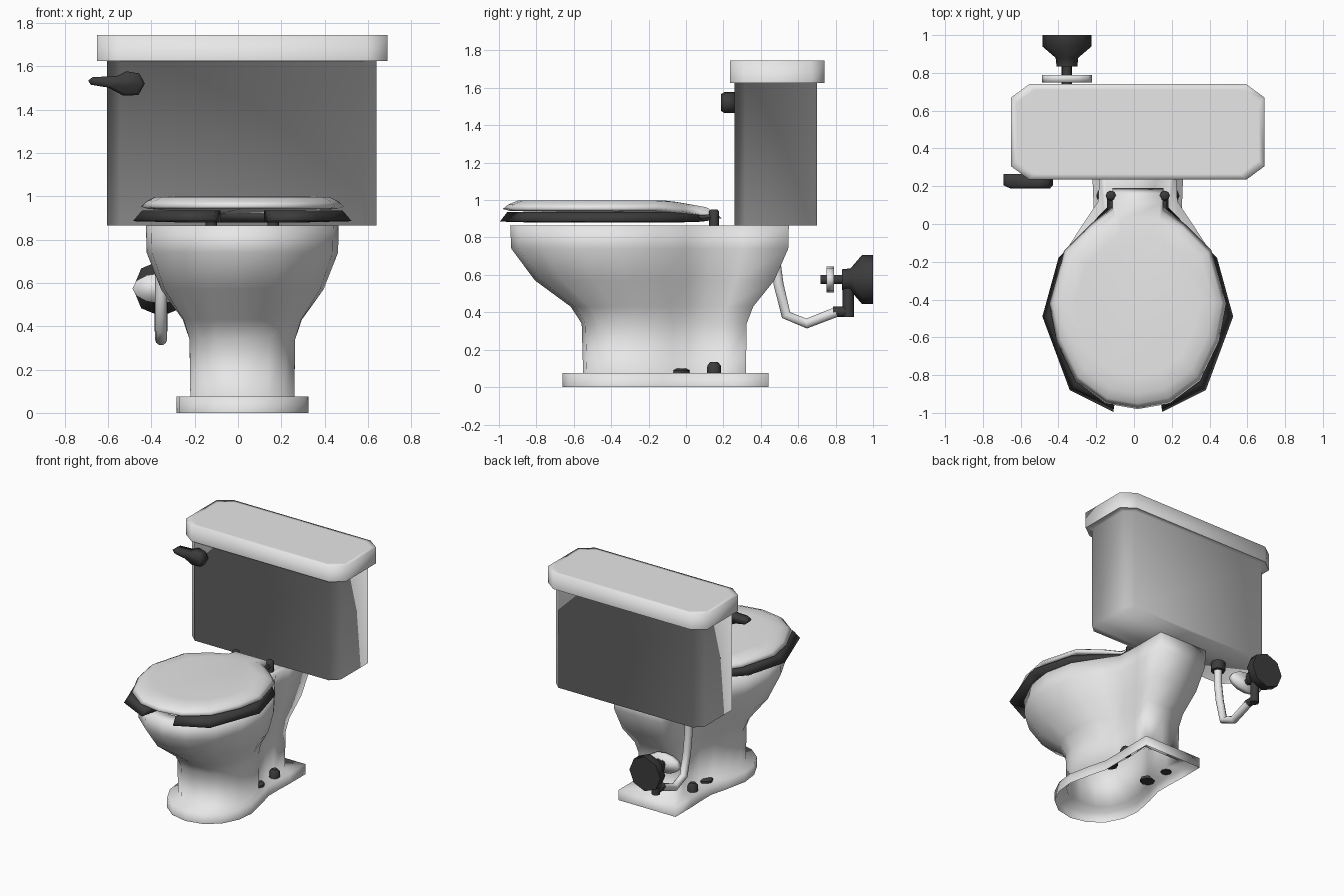
import bpy, bmesh, math
from mathutils import Vector

if "Cube" in bpy.data.objects:
    bpy.data.objects.remove(bpy.data.objects["Cube"])

CX = 0.02  # centre line of the fixture


def material(name, v):
    m = bpy.data.materials.new(name)
    m.diffuse_color = (v, v, v, 1)
    m.use_nodes = True
    m.node_tree.nodes["Principled BSDF"].inputs["Base Color"].default_value = m.diffuse_color
    return m


WHITE = material("white_porcelain", 0.8)
DARK = material("dark_grey", 0.045)


def loft(name, rings, mat, angle=180, caps=(True, True)):
    """Skin a list of equal-length point rings."""
    bm = bmesh.new()
    vs = [[bm.verts.new(p) for p in r] for r in rings]
    n = len(vs[0])
    for a, b in zip(vs, vs[1:]):
        for i in range(n):
            j = (i + 1) % n
            bm.faces.new((a[i], a[j], b[j], b[i]))
    if caps[0]:
        bm.faces.new(vs[0][::-1])
    if caps[1]:
        bm.faces.new(vs[-1])
    bmesh.ops.recalc_face_normals(bm, faces=bm.faces)
    me = bpy.data.meshes.new(name)
    bm.to_mesh(me)
    bm.free()
    me.materials.append(mat)
    ob = bpy.data.objects.new(name, me)
    bpy.context.collection.objects.link(ob)
    bpy.ops.object.select_all(action='DESELECT')
    ob.select_set(True)
    bpy.context.view_layer.objects.active = ob
    bpy.ops.object.shade_smooth_by_angle(angle=math.radians(angle))
    return ob


def mirrored(half):
    """Full outline from a right-hand half running front to back."""
    return half + [(-x, y) for x, y in reversed(half) if x > 0]


def ring(outline, z, s=1.0, cy=0.0):
    return [(CX + x * s, cy + (y - cy) * s, z) for x, y in outline]


def box_ring(x0, x1, y0, y1, cx, cy, z, d=0.0):
    """Rectangle with cut corners, inset by d."""
    x0, x1, y0, y1 = x0 + d, x1 - d, y0 + d, y1 - d
    pts = [(x0 + cx, y0), (x1 - cx, y0), (x1, y0 + cy), (x1, y1 - cy),
           (x1 - cx, y1), (x0 + cx, y1), (x0, y1 - cy), (x0, y0 + cy)]
    return [(x, y, z) for x, y in pts]


def tube(name, path, radii, mat, n=10, squash=1.0, angle=50):
    """Round section swept along a path, with a radius for each point."""
    path = [Vector(p) for p in path]
    rings = []
    for i, p in enumerate(path):
        t = (path[min(i + 1, len(path) - 1)] - path[max(i - 1, 0)]).normalized()
        u = Vector((1, 0, 0)) if abs(t.x) < 0.7 else Vector((0, 1, 0))
        u = (u - t * u.dot(t)).normalized()
        w = t.cross(u)
        rings.append([p + radii[i] * (u * math.cos(k * math.tau / n)
                      + w * squash * math.sin(k * math.tau / n)) for k in range(n)])
    return loft(name, rings, mat, angle)


# Bowl: open foot plate, narrow pedestal flaring to a keyhole rim, inner basin
foot = mirrored([(0, -.66), (.13, -.63), (.23, -.55), (.29, -.43), (.305, -.30),
                 (.27, -.13), (.235, 0), (.235, .12), (.24, .25), (.24, .44), (0, .44)])
rim = mirrored([(0, -.94), (.17, -.90), (.32, -.77), (.42, -.57), (.445, -.38),
                (.40, -.17), (.29, 0), (.21, .12), (.20, .30), (.20, .55), (0, .55)])
ped = mirrored([(0, -.55), (.12, -.53), (.20, -.46), (.24, -.35), (.24, -.20),
                (.20, -.07), (.15, .02), (.14, .10), (.14, .20), (.15, .32), (0, .32)])
basin = [(x * .72, -.45 + (y + .195) * .5) for x, y in rim]
rings = [ring(foot, 0), ring(foot, .075)]
for z, t in [(.075, 0), (.34, .02), (.43, .17), (.57, .66), (.74, .985), (.865, 1)]:
    rings.append(ring([(a[0] + (b[0] - a[0]) * t, a[1] + (b[1] - a[1]) * t)
                       for a, b in zip(ped, rim)], z))
rings += [ring(basin, .865), ring(basin, .65, .75, -.45), ring(basin, .5, .35, -.45)]
loft("bowl", rings, WHITE, caps=(False, True))

# Bolt caps on the foot
for side in (-1, 1):
    x = CX + side * .182
    tube("bolt_cap", [(x, .15, .07), (x, .15, .115), (x, .15, .135)],
         [.038, .036, .02], DARK, 8)
    x = CX + side * .165
    tube("floor_washer", [(x, -.03, .07), (x, -.03, .09), (x, -.03, .10)],
         [.05, .05, .03], DARK, 8)

# Tank with a flange under its lid, shaded as one soft form
T = (-.605, .64, .26, .70, .06, .055)
L = (-.65, .69, .235, .74, .095, .07)
loft("tank", [box_ring(*T, .865), box_ring(*T, 1.625), box_ring(*L, 1.625)],
     WHITE, caps=(True, False))
loft("tank_lid", [box_ring(*L, 1.625), box_ring(*L, 1.745), box_ring(*L, 1.745, .03)],
     WHITE, caps=(False, True))

# Open-front seat: sloped strip running round from one tip to the other
outer = [(.13, -.995), (.36, -.88), (.505, -.49), (.42, -.18), (.15, .10)]
inner = [(.10, -.82), (.24, -.75), (.31, -.47), (.25, -.20), (.10, -.05)]
outer += [(-x, y) for x, y in reversed(outer)]
inner += [(-x, y) for x, y in reversed(inner)]
seat = []
for (ox, oy), (ix, iy) in zip(outer, inner):
    tx, ty = ox + (ix - ox) * .22, oy + (iy - oy) * .22
    seat.append([(CX + ox, oy, .885), (CX + tx, ty, .935),
                 (CX + ix, iy, .935), (CX + ix, iy, .88)])
loft("seat", seat, DARK)

# Seat lid: shallow dome whose tail dips towards the hinges
cover = mirrored([(0, -.98), (.17, -.95), (.33, -.83), (.43, -.62), (.468, -.42),
                  (.39, -.14), (.25, .0), (.135, .09), (.135, .19)])


def dipped(z, s):
    return [(x, y, z - max(0, y + .1) * .17) for x, y, _ in ring(cover, z, s, -.4)]


loft("seat_lid", [dipped(.942, .93), dipped(.952, 1), dipped(.976, .95),
                  dipped(.997, .86), dipped(.998, .7)], WHITE)

# Hinges
for side in (-1, 1):
    x = CX + side * .143
    tube("hinge_post", [(x, .15, .86), (x, .15, .94), (x, .15, .95)],
         [.027, .027, .015], DARK, 8)
    tube("hinge_arm", [(x, .04, .9), (x, .17, .91)], [.018, .02], DARK, 6)

# Flush lever: teardrop plate with a softened face
lever = [(-.692, 1.535), (-.68, 1.515), (-.60, 1.502), (-.53, 1.465), (-.46, 1.467),
         (-.43, 1.52), (-.455, 1.567), (-.515, 1.577), (-.56, 1.555), (-.67, 1.55)]


def lever_ring(y, s):
    return [(-.5 + (x + .5) * s, y, 1.525 + (z - 1.525) * s) for x, z in lever]


loft("flush_lever", [lever_ring(.265, 1), lever_ring(.205, 1), lever_ring(.188, .8)], DARK)

# Wall valve and water supply
X = -.355
tube("wall_flange", [(X, .835, .575), (X, .88, .575), (X, .94, .575), (X, 1, .575)],
     [.055, .06, .13, .13], DARK, 8)
tube("valve_stem", [(X, .72, .575), (X, .85, .575)], [.025, .025], DARK, 8)
tube("valve_handle", [(X, .75, .575), (X, .79, .575)], [.132, .132], WHITE, 12, .53, 180)
tube("valve_body", [(X, .868, .60), (X, .868, .375)], [.03, .03], DARK, 8)
tube("valve_outlet", [(X, .868, .402), (X, .785, .402)], [.028, .028], DARK, 8)
tube("supply_hose", [(X, .80, .40), (X, .645, .34), (X, .535, .385), (X, .495, .55),
                     (X, .475, .70), (X, .475, .86)], [.028] * 6, WHITE, 10, 1, 80)
tube("hose_nut", [(X, .475, .80), (X, .475, .87)], [.05, .05], DARK, 8)
